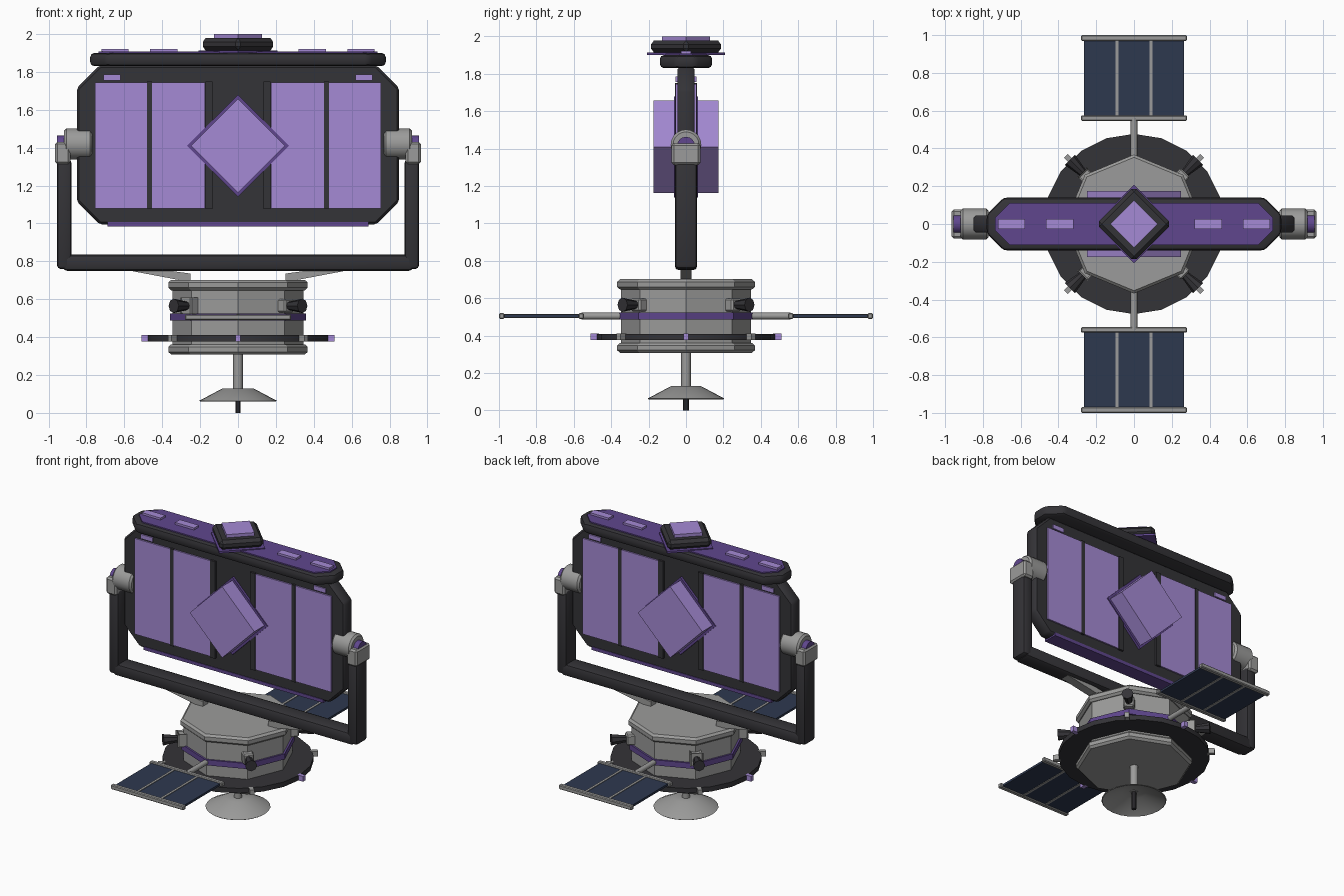
import bpy, bmesh, math
from mathutils import Vector, Matrix

if "Cube" in bpy.data.objects:
    bpy.data.objects.remove(bpy.data.objects["Cube"])


def material(name, rgb):
    m = bpy.data.materials.new(name)
    m.diffuse_color = (*rgb, 1)
    m.use_nodes = True
    m.node_tree.nodes["Principled BSDF"].inputs["Base Color"].default_value = m.diffuse_color
    return m


DARK = material("charcoal", (0.034, 0.033, 0.038))
GREY = material("grey metal", (0.33, 0.33, 0.325))
LILAC = material("lilac", (0.376, 0.255, 0.66))
PURPLE = material("deep purple", (0.115, 0.062, 0.27))
NAVY = material("solar navy", (0.027, 0.04, 0.078))


def finish(name, bm, mat, bevel=0, seg=2, smooth=False):
    if bevel:
        sharp = [e for e in bm.edges if e.calc_face_angle(0) > 0.6]
        bmesh.ops.bevel(bm, geom=sharp, offset=bevel, segments=seg, profile=0.5, affect='EDGES')
    bmesh.ops.recalc_face_normals(bm, faces=bm.faces)
    me = bpy.data.meshes.new(name)
    bm.to_mesh(me)
    bm.free()
    me.materials.append(mat)
    ob = bpy.data.objects.new(name, me)
    bpy.context.collection.objects.link(ob)
    if smooth:
        bpy.ops.object.select_all(action='DESELECT')
        ob.select_set(True)
        bpy.context.view_layer.objects.active = ob
        bpy.ops.object.shade_smooth_by_angle(angle=math.radians(35))
    return ob


def box(name, x, y, z, mat, bevel=0, seg=2, turn=0):
    """Box from (low, high) ranges, optionally turned about the z axis."""
    bm = bmesh.new()
    bmesh.ops.create_cube(bm, size=1)
    for v in bm.verts:
        v.co = Vector([(r[0] + r[1]) / 2 + c * (r[1] - r[0]) for r, c in zip((x, y, z), v.co)])
    bm.transform(Matrix.Rotation(turn, 4, 'Z'))
    return finish(name, bm, mat, bevel, seg, bevel > 0)


def prism(name, pts, axis, lo, hi, mat, bevel=0, seg=2):
    """Outline extruded along y (pts are x,z) or z (pts are x,y)."""
    bm = bmesh.new()
    put = (lambda p, h: (p[0], h, p[1])) if axis == 'y' else (lambda p, h: (p[0], p[1], h))
    f = bm.faces.new([bm.verts.new(put(p, lo)) for p in pts])
    ext = bmesh.ops.extrude_face_region(bm, geom=[f])['geom']
    d = Vector(put((0, 0), hi - lo))
    bmesh.ops.translate(bm, verts=[g for g in ext if isinstance(g, bmesh.types.BMVert)], vec=d)
    bmesh.ops.recalc_face_normals(bm, faces=bm.faces)
    return finish(name, bm, mat, bevel, seg, bevel > 0)


def rod(name, a, b, r1, r2, mat, n=16, bevel=0, smooth=True):
    """Cylinder or cone between two points."""
    a, b = Vector(a), Vector(b)
    bm = bmesh.new()
    bmesh.ops.create_cone(bm, cap_ends=True, segments=n, radius1=r1, radius2=r2, depth=(b - a).length)
    if bevel:
        rims = [e for e in bm.edges if abs(e.verts[0].co.z - e.verts[1].co.z) < 1e-5]
        bmesh.ops.bevel(bm, geom=rims, offset=bevel, segments=1, affect='EDGES')
    bm.transform(Matrix.Translation((a + b) / 2) @ (b - a).to_track_quat('Z', 'Y').to_matrix().to_4x4())
    return finish(name, bm, mat, smooth=smooth)


def chamfered(w, lo, hi, c):
    return [(-w, lo + c), (-w + c, lo), (w - c, lo), (w, lo + c),
            (w, hi - c), (w - c, hi), (-w + c, hi), (-w, hi - c)]


def diamond(r, cz=0):
    return [(r, cz), (0, cz + r), (-r, cz), (0, cz - r)]


def span(s, a, b):
    return tuple(sorted((s * a, s * b)))


# Main screen body
prism("screen_body", chamfered(0.85, 0.995, 1.835, 0.12), 'y', -0.046, 0.046, DARK, 0.012, 1)
box("screen_bottom_strip", (-0.69, 0.69), (-0.05, 0.05), (0.985, 1.008), PURPLE)
for f in (-1, 1):
    for s in (-1, 1):
        for a, b in ((0.175, 0.455), (0.48, 0.755)):
            box("screen_panel", span(s, a, b), span(f, 0.04, 0.056), (1.08, 1.745), LILAC)
        for a, b in ((0.135, 0.172), (0.455, 0.48)):
            box("screen_rib", span(s, a, b), span(f, 0.04, 0.06), (1.075, 1.75), DARK)
        box("screen_corner_light", span(s, 0.62, 0.71), span(f, 0.04, 0.055), (1.755, 1.785), LILAC)

# Diamond emblem block through the screen
prism("diamond_frame", diamond(0.27, 1.41), 'y', -0.063, 0.063, PURPLE)
prism("diamond_block", diamond(0.248, 1.41), 'y', -0.175, 0.175, LILAC)

# Top beam with purple deck, lights and diamond cap
prism("top_beam", chamfered(0.78, -0.14, 0.14, 0.09), 'z', 1.83, 1.9, DARK, 0.022)
prism("top_deck", chamfered(0.735, -0.11, 0.11, 0.075), 'z', 1.89, 1.908, PURPLE)
for s in (-1, 1):
    for a, b in ((0.32, 0.465), (0.577, 0.72)):
        box("deck_light", span(s, a, b), (-0.026, 0.026), (1.9, 1.922), LILAC)
prism("cap_base", diamond(0.208), 'z', 1.9, 1.914, PURPLE)
prism("cap_body", diamond(0.2), 'z', 1.914, 1.978, DARK, 0.02, 1)
prism("cap_light", diamond(0.127), 'z', 1.97, 2.0, LILAC)

# Yoke, pivots and struts
box("yoke_bar", (-0.925, 0.925), (-0.06, 0.06), (0.75, 0.835), DARK, 0.022)
for s in (-1, 1):
    box("yoke_arm", span(s, 0.88, 0.955), (-0.06, 0.06), (0.76, 1.34), DARK, 0.018)
    box("pivot_bracket", span(s, 0.885, 0.965), (-0.077, 0.077), (1.313, 1.43), GREY, 0.012, 1)
    rod("pivot_drum", (s * 0.77, 0, 1.42), (s * 0.918, 0, 1.42), 0.082, 0.082, GREY, 20, 0.012)
    rod("pivot_pin", (s * 0.9, 0, 1.415), (s * 0.955, 0, 1.415), 0.048, 0.048, PURPLE)
    prism("yoke_strut", [(s * 0.62, 0.76), (s * 0.25, 0.76), (s * 0.25, 0.69), (s * 0.27, 0.69)][:1]
          + [(s * 0.5, 0.77), (s * 0.25, 0.735), (s * 0.25, 0.69)], 'y', -0.03, 0.03, GREY)

# Octagonal hub
for name, r, lo, hi, mat, bev in (("hub_body", 0.347, 0.34, 0.67, GREY, 0),
                                  ("hub_base_rim", 0.368, 0.308, 0.362, GREY, 0.014),
                                  ("hub_top_rim", 0.368, 0.647, 0.702, GREY, 0.014),
                                  ("hub_stripe", 0.36, 0.487, 0.525, PURPLE, 0)):
    rod(name, (0, 0, lo), (0, 0, hi), r, r, mat, 8, bev, False)

# Dark ring plate with lugs, thrusters between
rod("ring_plate", (0, 0, 0.376), (0, 0, 0.41), 0.477, 0.477, DARK, 20)
for i in range(8):
    t = i * math.pi / 4
    box("ring_lug", (0.465, 0.51), (-0.014, 0.014), (0.376, 0.412), GREY if i % 2 else LILAC, turn=t)
    if i % 2:
        c, s = math.cos(t), math.sin(t)
        box("thruster_mount", (0.3, 0.385), (-0.035, 0.035), (0.53, 0.6), GREY, 0.008, 1, t)
        rod("thruster_nozzle", (c * 0.38, s * 0.38, 0.565), (c * 0.48, s * 0.48, 0.565),
            0.022, 0.038, DARK, 8, 0, False)

# Solar wings
for s in (-1, 1):
    rod("wing_arm", (0, s * 0.3, 0.505), (0, s * 0.56, 0.505), 0.018, 0.018, GREY, 12)
    box("wing_panel", (-0.265, 0.265), span(s, 0.56, 0.985), (0.497, 0.512), NAVY)
    for a, b in ((0.545, 0.575), (0.97, 1.0)):
        box("wing_bar", (-0.28, 0.28), span(s, a, b), (0.49, 0.52), GREY, 0.005, 1)
    for x in (-0.09, 0.09):
        box("wing_divider", (x - 0.008, x + 0.008), span(s, 0.56, 0.985), (0.494, 0.516), GREY)

# Antenna dish below, a thin open shell
rod("antenna_mast", (0, 0, 0.12), (0, 0, 0.32), 0.026, 0.026, GREY, 12)
bm = bmesh.new()
prof = [(0.0, 0.13), (0.08, 0.13), (0.205, 0.064), (0.2, 0.06), (0.078, 0.123), (0.0, 0.123)]
vs = [bm.verts.new((r, 0, z)) for r, z in prof]
es = [bm.edges.new(p) for p in zip(vs, vs[1:])]
bmesh.ops.spin(bm, geom=vs + es, cent=(0, 0, 0), axis=(0, 0, 1), angle=math.tau, steps=24)
bmesh.ops.remove_doubles(bm, verts=bm.verts, dist=1e-5)
finish("antenna_dish", bm, GREY, smooth=True)
rod("antenna_feed", (0, 0, 0), (0, 0, 0.125), 0.015, 0.015, DARK, 10)
